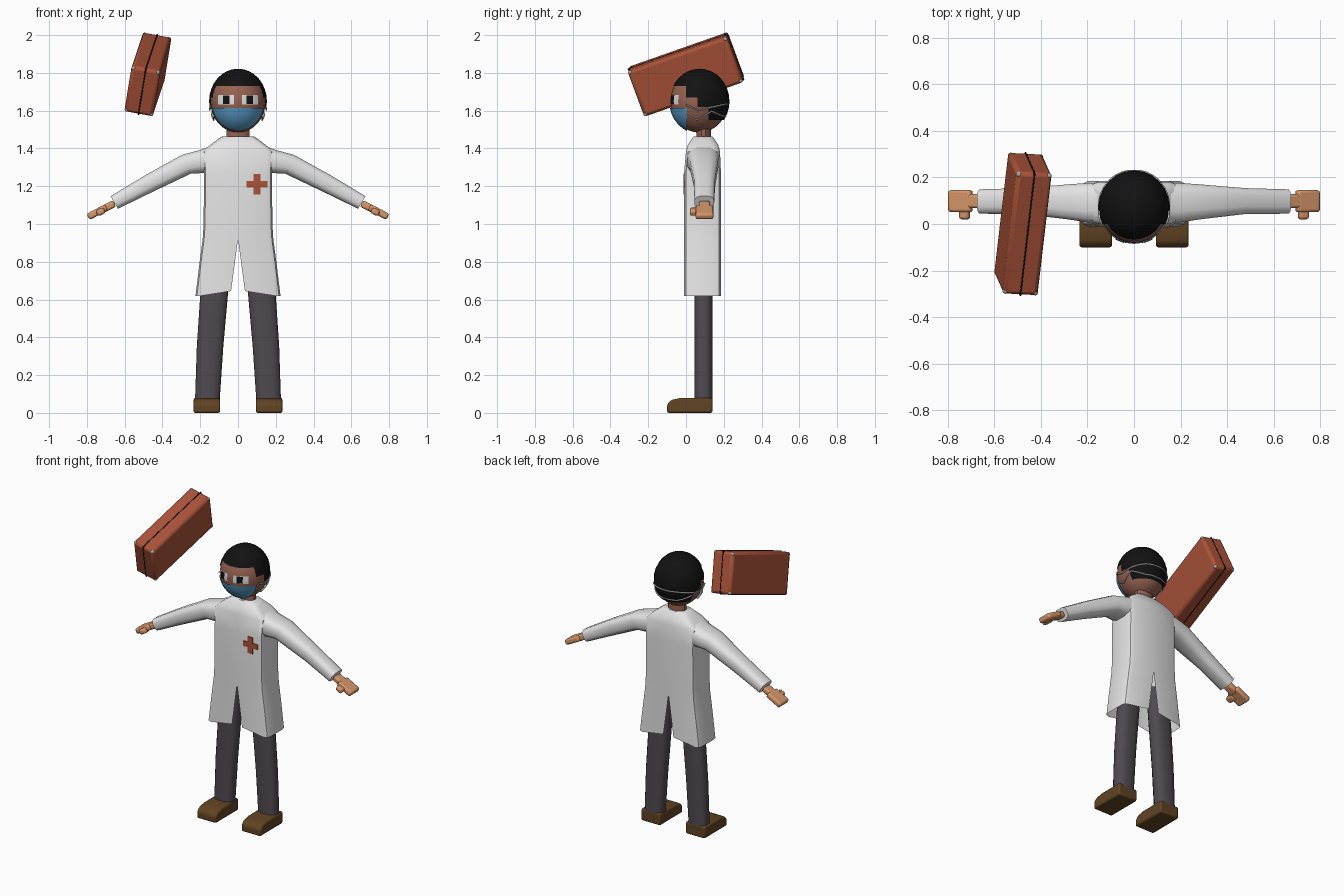
import bpy, bmesh, math
from mathutils import Vector, Matrix

if "Cube" in bpy.data.objects:
    bpy.data.objects.remove(bpy.data.objects["Cube"])


def material(name, rgb):
    m = bpy.data.materials.new(name)
    m.diffuse_color = (*rgb, 1)
    m.use_nodes = True
    m.node_tree.nodes["Principled BSDF"].inputs["Base Color"].default_value = m.diffuse_color
    return m


WHITE = material("coat_white", (0.78, 0.78, 0.78))
SKIN = material("face_skin", (0.31, 0.125, 0.085))
HAND = material("hand_skin", (0.68, 0.31, 0.145))
BLUE = material("mask_blue", (0.11, 0.36, 0.62))
BLACK = material("hair_black", (0.006, 0.006, 0.006))
TROUSER = material("trouser_grey", (0.08, 0.068, 0.08))
SHOE = material("shoe_brown", (0.12, 0.058, 0.017))
RED = material("red_brown", (0.40, 0.085, 0.04))
METAL = material("corner_metal", (0.4, 0.4, 0.4))


def make(name, bm, mat, mirror=False, bevel=0, angle=40, fix=True):
    """Turn a bmesh into a finished object."""
    if fix:
        bmesh.ops.recalc_face_normals(bm, faces=bm.faces)
    me = bpy.data.meshes.new(name)
    bm.to_mesh(me)
    bm.free()
    me.materials.append(mat)
    me.shade_smooth()
    me.set_sharp_from_angle(angle=math.radians(angle))
    ob = bpy.data.objects.new(name, me)
    bpy.context.collection.objects.link(ob)
    if bevel:
        b = ob.modifiers.new("bevel", "BEVEL")
        b.width, b.segments = bevel, 2
    if mirror:
        m = ob.modifiers.new("mirror", "MIRROR")
        m.use_clip = True
    return ob


def box(name, size, matrix, mat, **kw):
    bm = bmesh.new()
    bmesh.ops.create_cube(bm, size=1, matrix=matrix @ Matrix.Diagonal((*size, 1)))
    return make(name, bm, mat, **kw)


def loft(name, rings, mat, closed=True, caps=(True, True), **kw):
    """Skin a list of equally long point rings."""
    bm = bmesh.new()
    rows = [[bm.verts.new(p) for p in r] for r in rings]
    n = len(rows[0])
    for a, b in zip(rows, rows[1:]):
        for i in range(n if closed else n - 1):
            j = (i + 1) % n
            bm.faces.new((a[i], a[j], b[j], b[i]))
    for row, cap in ((rows[0], caps[0]), (rows[-1], caps[1])):
        if cap:
            bm.faces.new(row)
    return make(name, bm, mat, **kw)


def oval(center, u, v, n=12, power=0.75):
    """Rounded-square ring spanned by the half axes u and v."""
    def soft(t):
        return math.copysign(abs(t) ** power, t)
    return [Vector(center) + Vector(u) * soft(math.cos(a)) + Vector(v) * soft(math.sin(a))
            for a in (2 * math.pi * (i + 0.5) / n for i in range(n))]


def ball_part(name, center, radii, mat, cuts=(), keep=lambda c: True, **kw):
    """Ellipsoid cut at planes (axis, value); only faces passing the rule stay."""
    bm = bmesh.new()
    bmesh.ops.create_uvsphere(bm, u_segments=24, v_segments=16, radius=1,
                              matrix=Matrix.Translation(center) @ Matrix.Diagonal((*radii, 1)))
    for axis, val in cuts:
        co, no = Vector((0, 0, 0)), Vector((0, 0, 0))
        co[axis], no[axis] = val, 1
        bmesh.ops.bisect_plane(bm, geom=bm.verts[:] + bm.edges[:] + bm.faces[:],
                               plane_co=co, plane_no=no)
    out = [f for f in bm.faces if not keep(f.calc_center_median())]
    bmesh.ops.delete(bm, geom=out, context="FACES")
    return make(name, bm, mat, fix=False, **kw)


# Coat body: half shell with front and back vents, mirrored
def coat_ring(z, xin, xout, y0, y1, z_in=None):
    zi, c = z_in or z, 0.03
    return [(xin, y0, zi), (xout - c, y0, z), (xout - 0.008, y0 + 0.01, z), (xout, y0 + 0.035, z),
            (xout, y1 - 0.035, z), (xout - 0.008, y1 - 0.01, z), (xout - c, y1, z), (xin, y1, zi)]


loft("coat_body", [
    coat_ring(0.62, 0.037, 0.225, -0.01, 0.185, 0.645),
    coat_ring(0.80, 0.016, 0.203, -0.01, 0.185),
    coat_ring(0.92, 0, 0.187, -0.01, 0.185),
    coat_ring(1.00, 0, 0.182, -0.01, 0.185),
    coat_ring(1.27, 0, 0.18, -0.01, 0.185),
    coat_ring(1.385, 0, 0.185, 0.0, 0.18),
    coat_ring(1.42, 0, 0.145, 0.01, 0.17),
    coat_ring(1.45, 0, 0.105, 0.03, 0.15),
    coat_ring(1.464, 0, 0.085, 0.04, 0.14)],
    WHITE, closed=False, caps=(False, True), mirror=True)

# Sleeves: upper and lower outline points, then y range
sleeve = []
for top, low, y0, y1 in (((0.12, 1.425), (0.12, 1.27), 0.005, 0.178),
                         ((0.20, 1.393), (0.19, 1.268), 0.005, 0.178),
                         ((0.295, 1.368), (0.25, 1.265), 0.018, 0.172),
                         ((0.49, 1.26), (0.46, 1.165), 0.042, 0.155),
                         ((0.675, 1.148), (0.635, 1.08), 0.043, 0.15)):
    mid = ((top[0] + low[0]) / 2, (y0 + y1) / 2, (top[1] + low[1]) / 2)
    up = ((top[0] - low[0]) / 2, 0, (top[1] - low[1]) / 2)
    sleeve.append(oval(mid, (0, (y1 - y0) / 2, 0), up, power=0.65))
loft("sleeve", sleeve, WHITE, mirror=True)

# Hands: wrist, palm and thumb
tilt = Matrix.Rotation(math.radians(28), 4, "Y")
for name, loc, size in (("wrist", (0.685, 0.098, 1.093), (0.07, 0.06, 0.038)),
                        ("palm", (0.745, 0.098, 1.063), (0.11, 0.095, 0.036)),
                        ("thumb", (0.727, 0.05, 1.065), (0.045, 0.06, 0.034))):
    box(name, size, Matrix.Translation(loc) @ tilt, HAND, bevel=0.011, mirror=True)

# Trouser legs
loft("trouser_leg", [oval((x, 0.093, z), (hx, 0, 0), (0, 0.048, 0)) for z, x, hx in
                     ((0.07, 0.162, 0.067), (0.35, 0.148, 0.072),
                      (0.62, 0.127, 0.075), (0.86, 0.105, 0.072))], TROUSER, mirror=True)

# Shoes: side profile swept across the foot width
profile = ((0.14, 0), (-0.10, 0), (-0.10, 0.045), (-0.08, 0.068), (-0.03, 0.079), (0.14, 0.08))
loft("shoe", [[(x, y, z) for y, z in profile] for x in (0.094, 0.235)], SHOE,
     mirror=True, bevel=0.01)

# Red cross plate on the chest
bars = [(0.11, 0.036), (0.036, 0.11)]
for i, (w, h) in enumerate(bars):
    box("cross_bar", (w, 0.006 + 0.0005 * i, h), Matrix.Translation((0.1, -0.011, 1.21)), RED)

# Neck and head
loft("neck", [oval((0, 0.093, z), (r, 0, 0), (0, 0.04, 0), power=1) for z, r in
              ((1.43, 0.062), (1.56, 0.062))], SKIN)
HEAD, R = Vector((0, 0.07, 1.65)), Vector((0.147, 0.152, 0.166))


def grown(d):
    return R + Vector((d, d, d))


ball_part("head", HEAD, R, SKIN)


# Hair cap with a stepped hairline
def is_hair(c):
    return (c.z > 1.73 or (c.y > 0.0 and c.z > 1.67) or (c.y > 0.06 and c.z > 1.62)
            or (c.y > 0.12 and c.z > 1.55))


ball_part("hair", HEAD + Vector((0, 0.002, 0)), grown(0.006), BLACK,
          [(2, 1.73), (2, 1.67), (2, 1.62), (2, 1.55), (1, 0.0), (1, 0.06), (1, 0.12)], is_hair)

# Face mask
ball_part("face_mask", HEAD, grown(0.007), BLUE, [(2, 1.615), (1, 0.005)],
          lambda c: c.z < 1.615 and c.y < 0.005)


# Eyes and pupils as thin patches on the face
def eye_patch(name, grow, x0, x1, z0, z1, mat):
    ball_part(name, HEAD, grown(grow), mat, [(0, x0), (0, x1), (2, z0), (2, z1)],
              lambda c: x0 < c.x < x1 and z0 < c.z < z1 and c.y < 0.07, mirror=True)


eye_patch("eye_white", 0.004, 0.022, 0.105, 1.632, 1.682, WHITE)
eye_patch("pupil", 0.007, 0.045, 0.08, 1.635, 1.68, BLACK)


# Mask straps: side-view paths laid onto the head, right side round to left
def strap(name, path):
    s, pts = grown(0.009), []
    for (ya, za), (yb, zb) in zip(path, path[1:]):
        for t in range(6):
            pts.append((ya + (yb - ya) * t / 6, za + (zb - za) * t / 6))
    pts.append(path[-1])
    half = []
    for y, z in pts:
        q = 1 - ((y - HEAD.y) / s.y) ** 2 - ((z - HEAD.z) / s.z) ** 2
        half.append((s.x * math.sqrt(max(q, 0)), y, z))
    full = half + [(-x, y, z) for x, y, z in reversed(half)]
    cu = bpy.data.curves.new(name, "CURVE")
    cu.dimensions, cu.bevel_depth, cu.bevel_resolution = "3D", 0.004, 1
    sp = cu.splines.new("POLY")
    sp.points.add(len(full) - 1)
    for p, co in zip(sp.points, full):
        p.co = (*co, 1)
    cu.materials.append(WHITE)
    bpy.context.collection.objects.link(bpy.data.objects.new(name, cu))


strap("upper_strap", [(0.0, 1.63), (0.065, 1.603), (0.20, 1.632), (0.22, 1.635), (0.228, 1.635)])
strap("lower_strap", [(0.0, 1.575), (0.06, 1.55), (0.135, 1.597), (0.195, 1.57), (0.2095, 1.57)])

# Floating suitcase, tilted: columns are length, height and thickness directions
L = Vector((0.06, 0.513, 0.18)).normalized()
H = Vector((0.038, -0.088, 0.233))
H = (H - L * H.dot(L)).normalized()
T = L.cross(H)
case = Matrix((L, H, T)).transposed().to_4x4()
case.translation = (-0.477, 0, 1.792)
box("suitcase", (0.56, 0.262, 0.155), case, RED, bevel=0.018)
box("suitcase_seam", (0.563, 0.265, 0.008), case, BLACK, bevel=0.003)
for i in (-1, 1):
    for j in (-1, 1):
        for k in (-1, 1):
            spot = case @ Vector((0.267 * i, 0.118 * j, 0.065 * k))
            ball_part("suitcase_corner", spot, (0.012, 0.012, 0.012), METAL)
